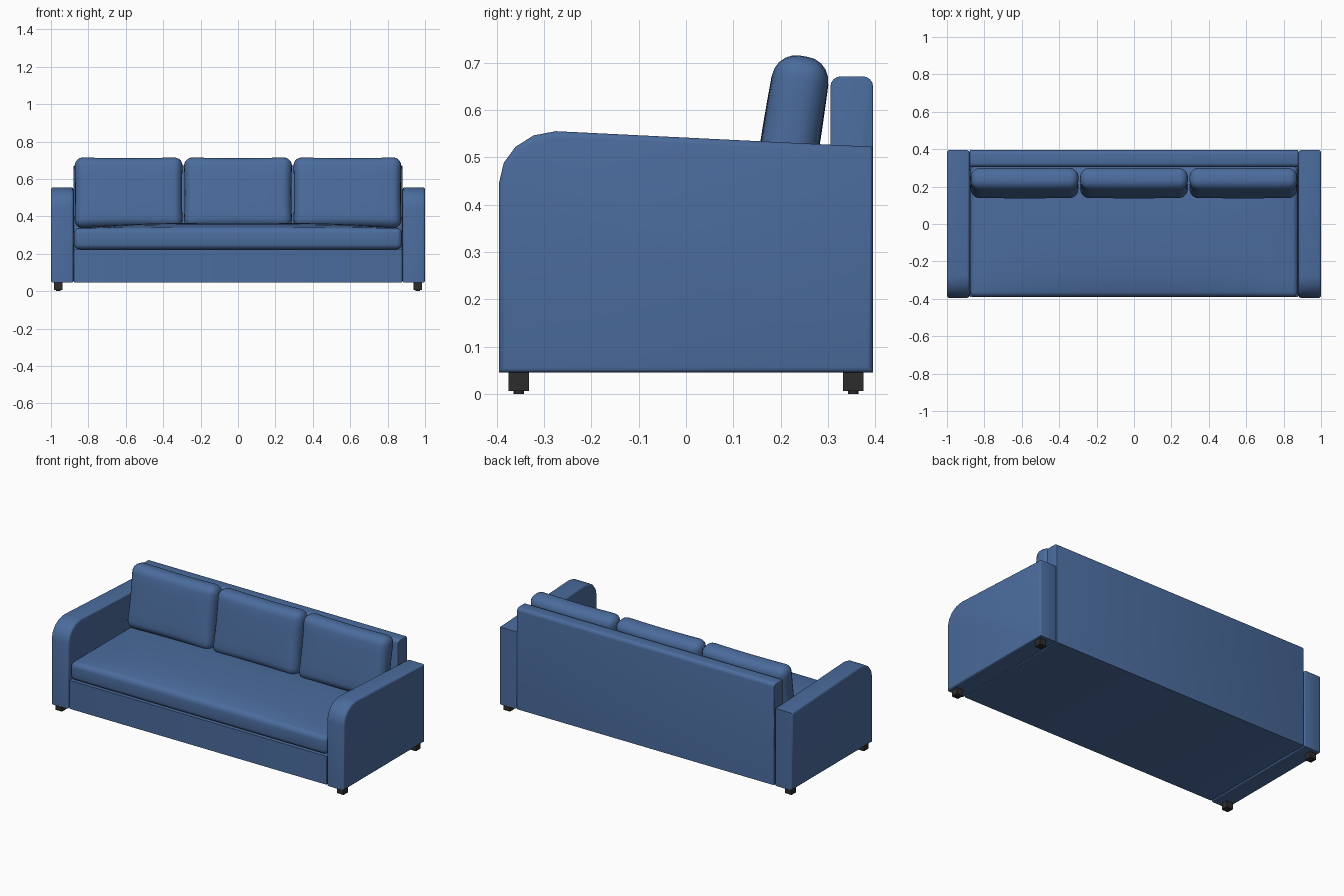
import bpy, bmesh, math
from mathutils import Matrix, Vector

if "Cube" in bpy.data.objects:
    bpy.data.objects.remove(bpy.data.objects["Cube"])


def material(name, rgb):
    m = bpy.data.materials.new(name)
    m.diffuse_color = (*rgb, 1)
    m.use_nodes = True
    m.node_tree.nodes["Principled BSDF"].inputs["Base Color"].default_value = m.diffuse_color
    return m


BLUE = material("blue fabric", (0.07, 0.15, 0.34))
DARK = material("dark plastic", (0.025, 0.025, 0.025))


def finish(name, bm, mat, smooth=True):
    bmesh.ops.recalc_face_normals(bm, faces=bm.faces)
    me = bpy.data.meshes.new(name)
    bm.to_mesh(me)
    bm.free()
    me.materials.append(mat)
    ob = bpy.data.objects.new(name, me)
    bpy.context.collection.objects.link(ob)
    if smooth:
        bpy.ops.object.select_all(action='DESELECT')
        ob.select_set(True)
        bpy.context.view_layer.objects.active = ob
        bpy.ops.object.shade_smooth_by_angle(angle=math.radians(40))
    return ob


def extruded(name, profile, x0, x1, bevel):
    """Extrude a (y, z) profile along x and round the rims."""
    bm = bmesh.new()
    f = bm.faces.new([bm.verts.new((x0, y, z)) for y, z in profile])
    r = bmesh.ops.extrude_face_region(bm, geom=[f])
    vs = [v for v in r["geom"] if isinstance(v, bmesh.types.BMVert)]
    bmesh.ops.translate(bm, verts=vs, vec=(x1 - x0, 0, 0))
    rims = [e for e in bm.edges if abs(e.verts[0].co.x - e.verts[1].co.x) < 1e-5]
    bmesh.ops.bevel(bm, geom=rims, offset=bevel, segments=3, profile=0.5, affect='EDGES')
    return finish(name, bm, BLUE)


def soft_box(size, radius, cuts, segments=4):
    """Rounded box centred on the origin, sliced into a grid for shaping."""
    bm = bmesh.new()
    bmesh.ops.create_cube(bm, size=1)
    bmesh.ops.scale(bm, vec=size, verts=bm.verts)
    bmesh.ops.bevel(bm, geom=bm.edges[:], offset=radius, segments=segments,
                    profile=0.5, affect='EDGES')
    for axis, n in enumerate(cuts):
        span = size[axis] - 2 * radius
        for i in range(1, n):
            co, no = Vector(), Vector()
            co[axis] = -span / 2 + span * i / n
            no[axis] = 1
            bmesh.ops.bisect_plane(bm, geom=bm.verts[:] + bm.edges[:] + bm.faces[:],
                                   plane_co=co, plane_no=no)
    return bm


# Armrests with a rounded front shoulder
arm = [(-0.395, 0.045), (-0.395, 0.445), (-0.385, 0.488), (-0.36, 0.522),
       (-0.322, 0.546), (-0.275, 0.555), (0.395, 0.522), (0.395, 0.045)]
for side, s in (("left", -1), ("right", 1)):
    extruded(side + "_armrest", arm, s * 0.88, s * 1.0, 0.012)

# Back panel with rounded top edges
R = 0.022
back = [(0.395, 0.046), (0.305, 0.046)]
for cy, a0 in ((0.305 + R, 180), (0.395 - R, 90)):
    for i in range(5):
        a = math.radians(a0 - i * 22.5)
        back.append((cy + R * math.cos(a), 0.671 - R + R * math.sin(a)))
extruded("back_panel", back, -0.879, 0.879, 0.004)

# Base under the seat
extruded("base", [(-0.39, 0.047), (-0.39, 0.222), (0.31, 0.222), (0.31, 0.047)],
         -0.879, 0.879, 0.005)

# One long seat cushion with a crowned top
bm = soft_box((1.752, 0.70, 0.112), 0.028, (14, 8, 1))
for v in bm.verts:
    u, w = abs(v.co.x) / 0.876, abs(v.co.y) / 0.35
    if v.co.z > 0:
        v.co.z += 0.03 * (1 - u ** 3) * (1 - w ** 3) * v.co.z / 0.056
bmesh.ops.translate(bm, verts=bm.verts, vec=(0, -0.041, 0.28))
finish("seat_cushion", bm, BLUE)

# Three leaning back cushions, slightly pinched along their sides
tilt = Matrix.Rotation(math.radians(-9), 4, 'X')
for i, name in enumerate(("left", "middle", "right")):
    bm = soft_box((0.582, 0.118, 0.385), 0.05, (6, 1, 6), 5)
    for v in bm.verts:
        u, w = v.co.x / 0.291, v.co.z / 0.1925
        v.co.x *= 1 - 0.02 * max(0, 1 - w * w)
        v.co.z *= 1 - 0.03 * max(0, 1 - u * u)
        v.co.y *= 1 + 0.06 * max(0, 1 - u * u) * max(0, 1 - w * w)
    bmesh.ops.transform(bm, matrix=Matrix.Translation(((i - 1) * 0.585, 0.219, 0.525)) @ tilt,
                        verts=bm.verts)
    finish(name + "_back_cushion", bm, BLUE)

# Legs: square block with a small round foot pad
for sx in (-1, 1):
    for sy, row in ((-1, "front"), (1, "back")):
        bm = bmesh.new()
        x, y = sx * 0.961, sy * 0.353
        bmesh.ops.create_cube(bm, size=1, matrix=Matrix.Translation((x, y, 0.028))
                              @ Matrix.Diagonal((0.043, 0.043, 0.044, 1)))
        bmesh.ops.create_cone(bm, cap_ends=True, segments=12, radius1=0.011, radius2=0.011,
                              depth=0.008, matrix=Matrix.Translation((x, y, 0.004)))
        finish(f"{row}_leg_{'left' if sx < 0 else 'right'}", bm, DARK, False)
